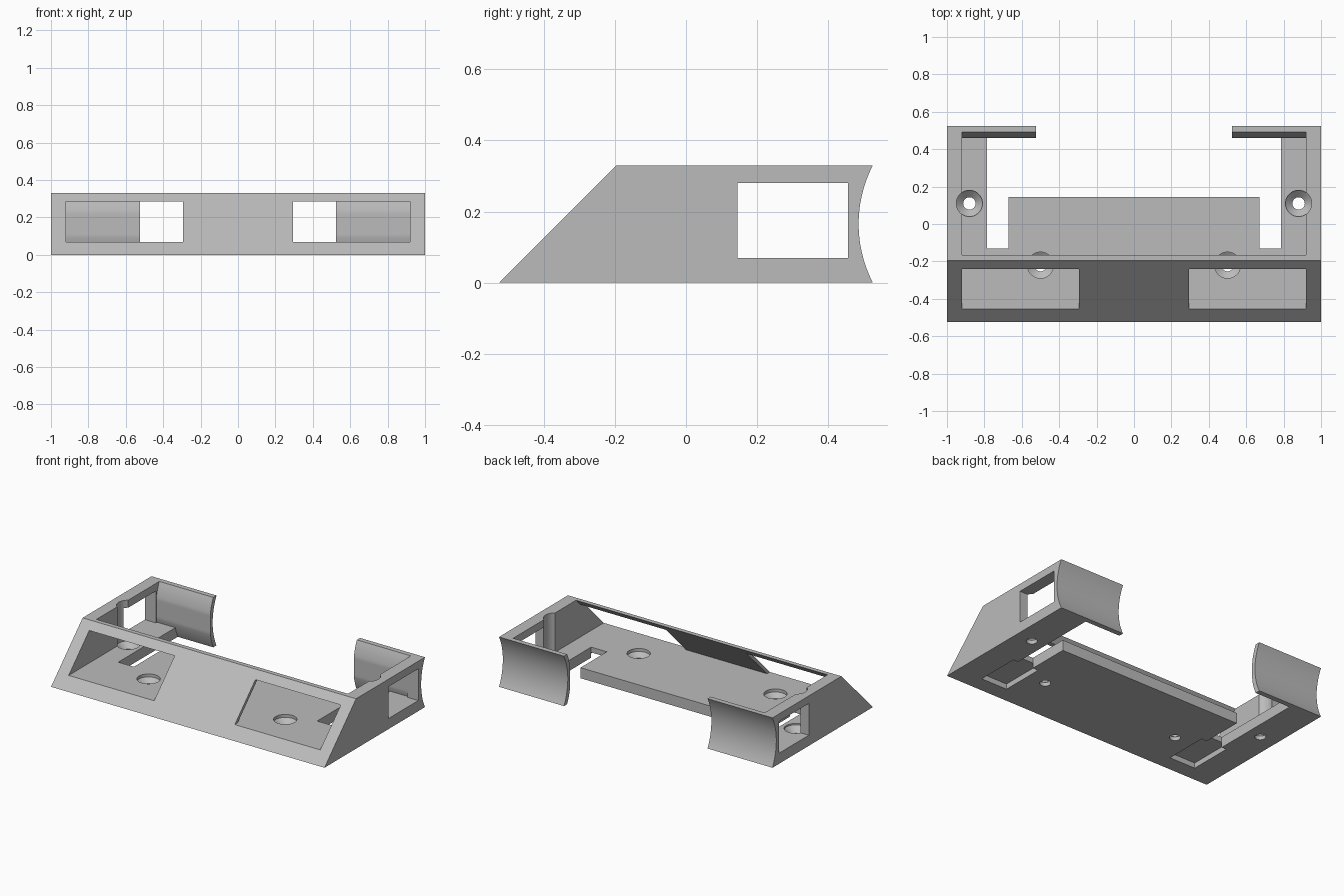
import bpy, bmesh, math

if "Cube" in bpy.data.objects:
    bpy.data.objects.remove(bpy.data.objects["Cube"])

TOP, FLOOR = 0.33, 0.07
MID, ARC_Y = TOP / 2, 0.845          # axis of the concave back

grey = bpy.data.materials.new("light_grey")
grey.diffuse_color = (0.5, 0.5, 0.5, 1)
grey.use_nodes = True
grey.node_tree.nodes["Principled BSDF"].inputs["Base Color"].default_value = grey.diffuse_color


def make(name, bm):
    bmesh.ops.recalc_face_normals(bm, faces=bm.faces)
    me = bpy.data.meshes.new(name)
    bm.to_mesh(me)
    bm.free()
    ob = bpy.data.objects.new(name, me)
    bpy.context.collection.objects.link(ob)
    me.materials.append(grey)
    return ob


def extrude_x(name, profile, x0, x1):
    """Extrude a (y, z) outline along x."""
    bm = bmesh.new()
    face = bm.faces.new([bm.verts.new((x0, y, z)) for y, z in profile])
    new = bmesh.ops.extrude_face_region(bm, geom=[face])["geom"]
    bmesh.ops.translate(bm, vec=(x1 - x0, 0, 0),
                        verts=[v for v in new if isinstance(v, bmesh.types.BMVert)])
    return make(name, bm)


def box(x0, x1, y0, y1, z0, z1):
    return extrude_x("cutter", [(y0, z0), (y1, z0), (y1, z1), (y0, z1)], x0, x1)


def turned(x, y, outline, n=40):
    """Solid of revolution about a vertical axis from (radius, z) points."""
    bm = bmesh.new()
    rings = [[bm.verts.new((x + r * math.cos(2 * math.pi * i / n),
                            y + r * math.sin(2 * math.pi * i / n), z))
              for i in range(n)] for r, z in outline]
    for a, b in zip(rings, rings[1:]):
        for i in range(n):
            j = (i + 1) % n
            bm.faces.new((a[i], a[j], b[j], b[i]))
    bm.faces.new(rings[0][::-1])
    bm.faces.new(rings[-1])
    return make("cutter", bm)


def cut(target, cutter):
    mod = target.modifiers.new("cut", "BOOLEAN")
    mod.operation, mod.solver, mod.object = "DIFFERENCE", "EXACT", cutter
    bpy.context.view_layer.objects.active = target
    bpy.ops.object.modifier_apply(modifier=mod.name)
    bpy.data.objects.remove(cutter, do_unlink=True)


def arc(radius, z0, z1, n=24, limit=-9):
    pts = []
    for i in range(n + 1):
        z = z0 + (z1 - z0) * i / n
        pts.append((max(limit, ARC_Y - math.sqrt(radius ** 2 - (z - MID) ** 2)), z))
    return pts


def inner_back(z0):
    """Inside of the back lips: flat in the middle, curved above and below."""
    return [(min(0.46, 9) if abs(z - MID) < 0.0625 else y, z)
            for y, z in arc(0.39, z0, TOP + 0.03, 30, 0.46)]


# wedge body with sloped front and concave back
body = extrude_x("bracket_body", [(-0.525, 0)] + arc(0.36, 0, TOP) + [(-0.195, TOP)], -1, 1)

# open interior above the floor
cut(body, extrude_x("cutter", [(FLOOR - 0.495, FLOOR)] + inner_back(FLOOR)
                    + [(TOP + 0.03 - 0.495, TOP + 0.03)], -0.92, 0.92))
# floor opening behind the tongue
cut(body, extrude_x("cutter", [(0.145, -0.03)] + inner_back(-0.03)
                    + [(0.145, TOP + 0.03)], -0.785, 0.785))
# gap between the two back lips
cut(body, box(-0.525, 0.525, 0.3, 0.7, -0.1, 0.5))
# side windows
cut(body, box(-1.1, 1.1, 0.145, 0.455, FLOOR, 0.28))

for s in (-1, 1):
    def side_box(a, b, *rest):
        return box(min(s * a, s * b), max(s * a, s * b), *rest)
    # front window, floor slot and underside recess
    cut(body, side_box(0.295, 0.92, -0.6, -0.2, FLOOR, 0.285))
    cut(body, side_box(0.67, 0.785, -0.13, 0.2, -0.1, 0.2))
    cut(body, side_box(0.63, 0.82, -0.42, -0.13, -0.1, 0.035))
    # countersunk screw holes in the floor and beside the walls
    cut(body, turned(s * 0.5, -0.22, [(0.033, -0.05), (0.033, 0.025), (0.07, 0.05), (0.07, 0.12)]))
    cut(body, turned(s * 0.88, 0.11, [(0.033, -0.05), (0.033, 0.025), (0.07, 0.06), (0.07, 0.5)]))

bpy.ops.object.select_all(action="DESELECT")
body.select_set(True)
bpy.context.view_layer.objects.active = body
bpy.ops.object.shade_smooth_by_angle(angle=math.radians(25))
